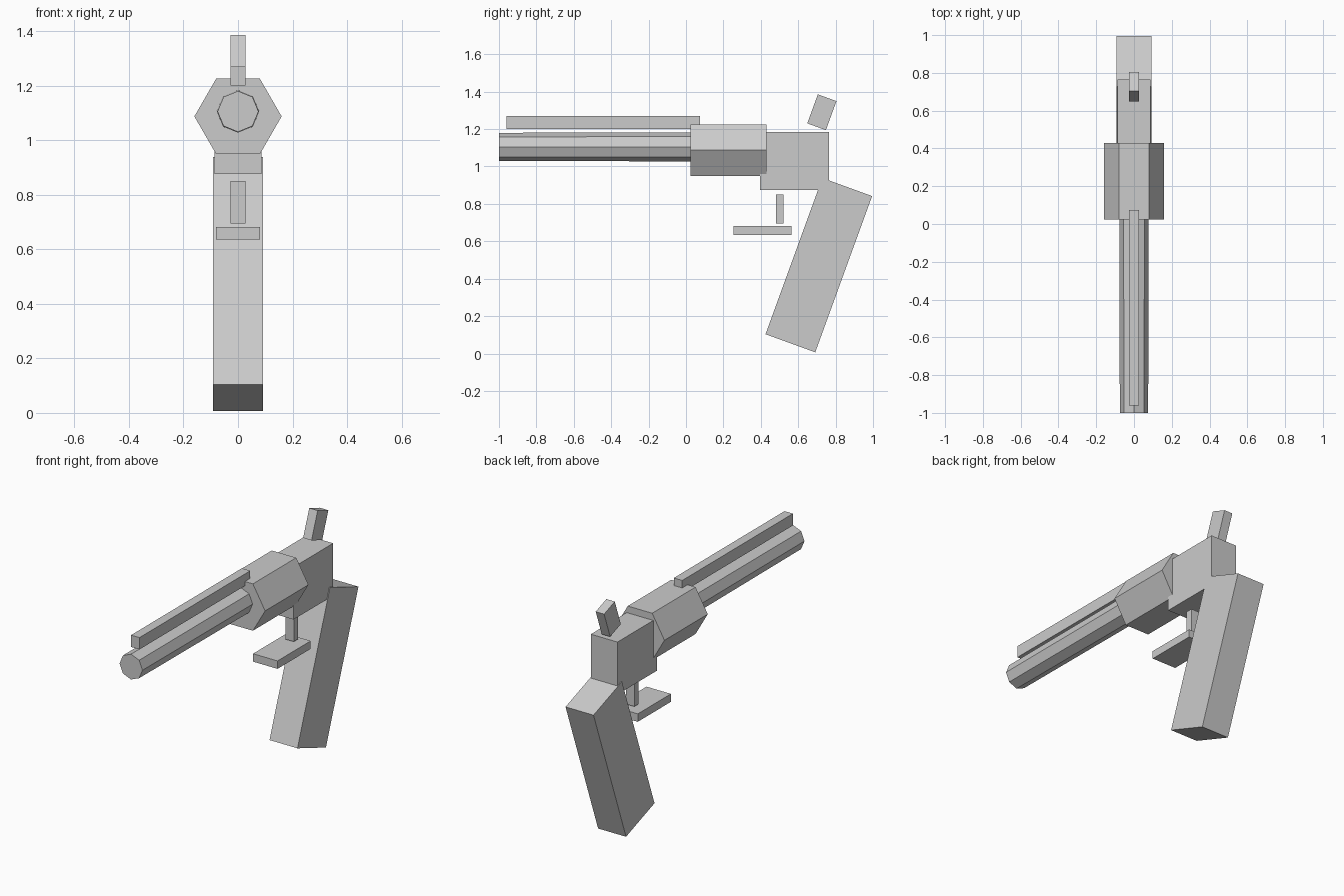
import bpy
from math import radians, pi

cube = bpy.data.objects.get("Cube")
if cube:
    bpy.data.objects.remove(cube, do_unlink=True)

# One plain grey for every part
grey = bpy.data.materials.new("plain_grey")
grey.use_nodes = True
colour = (0.6, 0.6, 0.6, 1)
grey.diffuse_color = colour
grey.node_tree.nodes["Principled BSDF"].inputs["Base Color"].default_value = colour


def finish(name):
    obj = bpy.context.object
    obj.name = obj.data.name = name
    obj.data.materials.append(grey)
    return obj


def box(name, size, centre, lean=0):
    """Block centred on x = 0; lean tips its top towards the back."""
    bpy.ops.mesh.primitive_cube_add(size=1, location=(0, *centre),
                                    rotation=(radians(-lean), 0, 0))
    bpy.context.object.scale = size
    return finish(name)


def prism(name, sides, front_r, back_r, y0, y1, z, turn=0):
    """Flat-sided tube along y, from y0 (front) to y1 (back)."""
    bpy.ops.mesh.primitive_cone_add(vertices=sides, radius1=back_r, radius2=front_r,
                                    depth=y1 - y0, location=(0, (y0 + y1) / 2, z),
                                    rotation=(pi / 2, turn, 0))
    return finish(name)


# Barrel and sight rail
prism("barrel", 8, 0.075, 0.078, -1, 0.04, 1.105)
box("sight_rail", (0.055, 1.035, 0.07), (-0.4425, 1.235))

# Six-sided drum, with corners to the left and right
prism("drum", 6, 0.16, 0.16, 0.025, 0.43, 1.087, turn=pi / 6)

# Frame, sloping grip and hammer
box("frame", (0.174, 0.37, 0.31), (0.58, 1.03))
box("grip", (0.183, 0.283, 0.889), (0.71, 0.4725), lean=20)
box("hammer", (0.055, 0.106, 0.165), (0.7265, 1.29), lean=20)

# Trigger and the plate below it
box("trigger", (0.055, 0.04, 0.155), (0.502, 0.7725))
box("trigger_guard", (0.16, 0.31, 0.047), (0.41, 0.6585))
